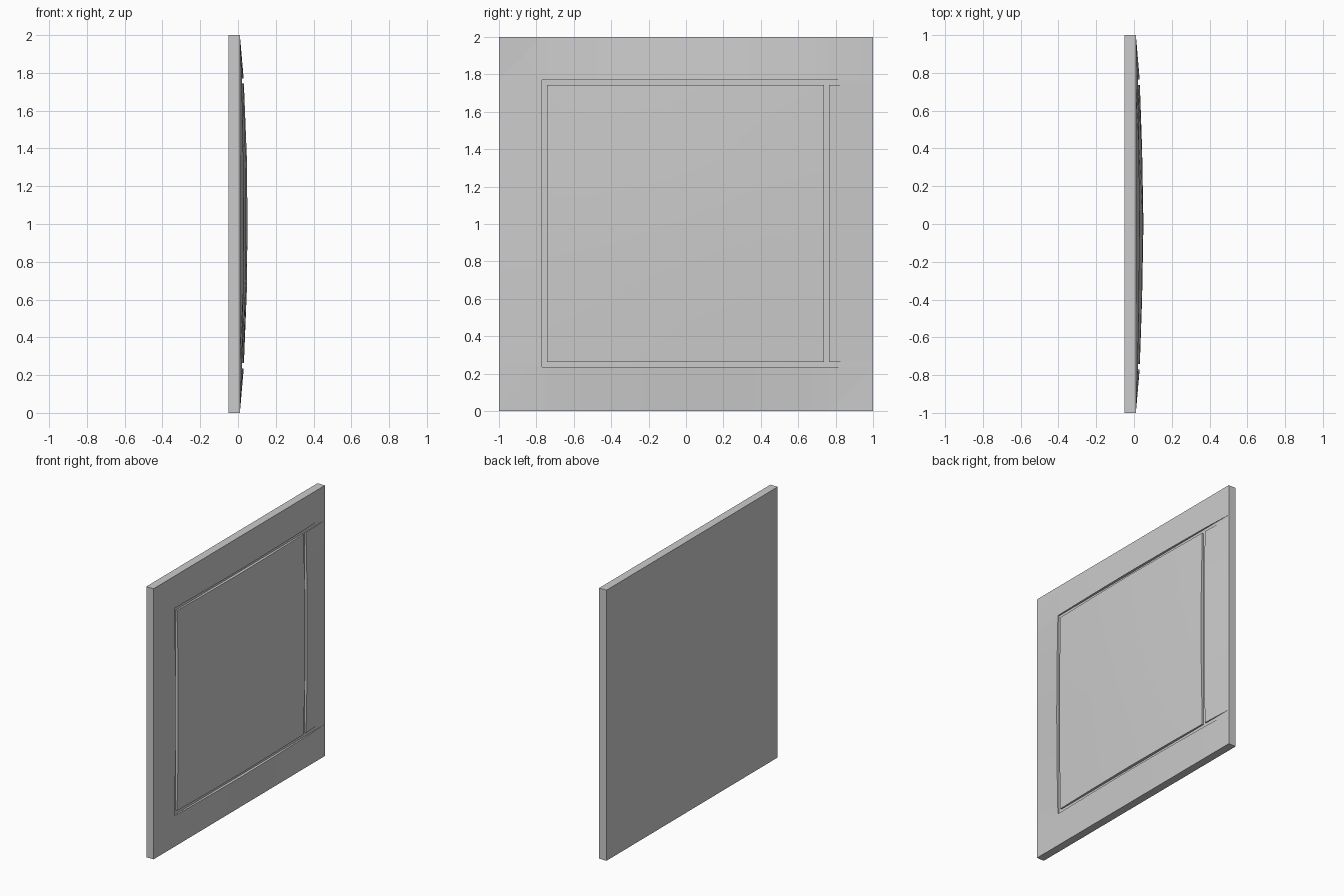
import bpy, bmesh

if "Cube" in bpy.data.objects:
    bpy.data.objects.remove(bpy.data.objects["Cube"])

FLOOR = 0.01      # front of the slab, which is also the groove floor
BULGE = 0.04      # extra height of the dome in the middle


def finish(name, bm):
    bmesh.ops.recalc_face_normals(bm, faces=bm.faces)
    mesh = bpy.data.meshes.new(name)
    bm.to_mesh(mesh)
    bm.free()
    obj = bpy.data.objects.new(name, mesh)
    bpy.context.collection.objects.link(obj)
    return obj


def profile(t, points):
    """Linear interpolation of the dome's profile from centre to edge."""
    t = abs(t)
    for (a, ha), (b, hb) in zip(points, points[1:]):
        if t <= b:
            return ha + (hb - ha) * (t - a) / (b - a)
    return 0.0


WIDE = [(0, 1), (0.4, 0.82), (0.77, 0.5), (1, 0)]
TALL = [(0, 1), (0.33, 0.94), (0.77, 0.5), (1, 0)]


def height(y, z):
    return FLOOR + BULGE * profile(y, WIDE) * profile(z - 1, TALL)


# Back slab
bm = bmesh.new()
bmesh.ops.create_cube(bm, size=1)
for v in bm.verts:
    v.co = ((FLOOR - 0.05) / 2 + v.co.x * (FLOOR + 0.05), v.co.y * 2, v.co.z * 2 + 1)
finish("back_slab", bm)

# Domed front, left open where the grooves run
ys = [-1, -0.77, -0.742, -0.4, 0, 0.4, 0.737, 0.765, 1]
zs = [0, 0.235, 0.263, 0.67, 1, 1.33, 1.743, 1.77, 2]


def is_groove(y, z):
    across = y > -0.77 and (0.235 < z < 0.263 or 1.743 < z < 1.77)
    upright = 0.235 < z < 1.77 and (-0.77 < y < -0.742 or 0.737 < y < 0.765)
    return across or upright


bm = bmesh.new()
grid = [[bm.verts.new((height(y, z), y, z)) for z in zs] for y in ys]
for i in range(len(ys) - 1):
    for j in range(len(zs) - 1):
        if not is_groove((ys[i] + ys[i + 1]) / 2, (zs[j] + zs[j + 1]) / 2):
            bm.faces.new((grid[i][j], grid[i + 1][j], grid[i + 1][j + 1], grid[i][j + 1]))

# Groove walls drop from the open borders down to the slab
rim = [e for e in bm.edges if e.is_boundary
       and any(v.co.x > FLOOR + 1e-5 for v in e.verts)]
walls = bmesh.ops.extrude_edge_only(bm, edges=rim)
for v in walls["geom"]:
    if isinstance(v, bmesh.types.BMVert):
        v.co.x = FLOOR
bmesh.ops.remove_doubles(bm, verts=bm.verts, dist=1e-5)
panel = finish("grooved_front_panel", bm)

# Soft dome, crisp groove edges
bpy.context.view_layer.objects.active = panel
panel.select_set(True)
bpy.ops.object.shade_smooth_by_angle(angle=0.5)
